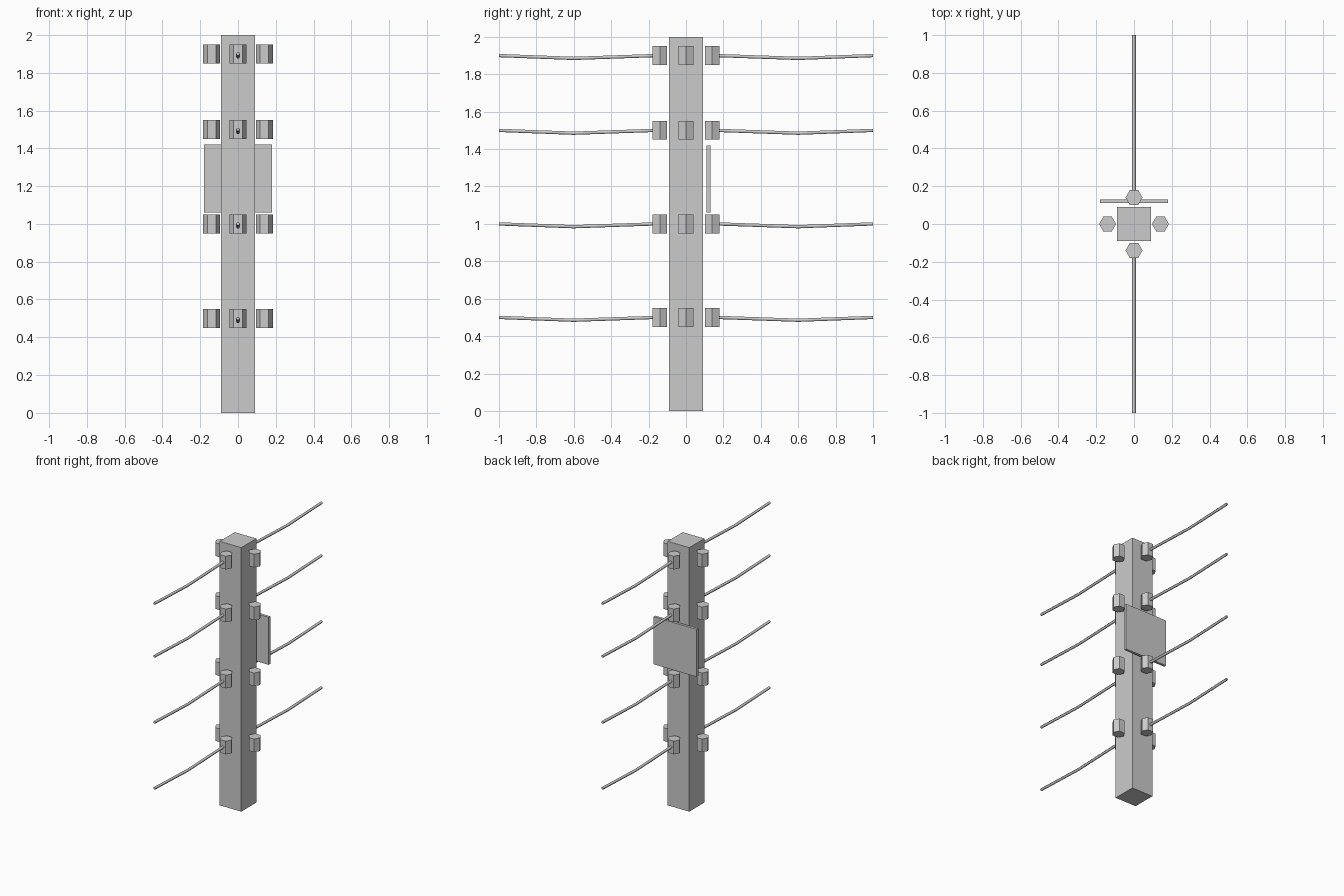
import bpy
from math import radians

if "Cube" in bpy.data.objects:
    bpy.data.objects.remove(bpy.data.objects["Cube"])

LEVELS = (0.5, 1.0, 1.5, 1.9)


def box(name, size, loc):
    bpy.ops.mesh.primitive_cube_add(size=1, location=loc)
    ob = bpy.context.object
    ob.name = name
    ob.scale = size
    bpy.ops.object.transform_apply(location=False, rotation=False, scale=True)
    return ob


def insulator(name, loc):
    # hexagonal block with corners pointing along x
    bpy.ops.mesh.primitive_cylinder_add(vertices=6, radius=0.045, depth=0.1,
                                        location=loc, rotation=(0, 0, radians(30)))
    bpy.context.object.name = name


def wire(name, side, z):
    # sagging six-sided wire: block, low point, far end
    cu = bpy.data.curves.new(name, 'CURVE')
    cu.dimensions = '3D'
    cu.bevel_depth = 0.01
    cu.bevel_resolution = 1
    cu.use_fill_caps = True
    sp = cu.splines.new('POLY')
    sp.points.add(2)
    for p, (y, dz) in zip(sp.points, ((0.165, 0), (0.6, -0.015), (1.0, 0))):
        p.co = (0, side * y, z + dz, 1)
    ob = bpy.data.objects.new(name, cu)
    bpy.context.collection.objects.link(ob)


# square post
box("post", (0.18, 0.18, 2.0), (0, 0, 1.0))

# sign plate on the back
box("sign_plate", (0.36, 0.02, 0.36), (0, 0.12, 1.24))

# four blocks and two wires per level
for i, z in enumerate(LEVELS, 1):
    for s, xn, yn in ((-1, "left", "front"), (1, "right", "back")):
        insulator(f"insulator_{xn}_{i}", (s * 0.14, 0, z))
        insulator(f"insulator_{yn}_{i}", (0, s * 0.14, z))
        wire(f"wire_{yn}_{i}", s, z)
